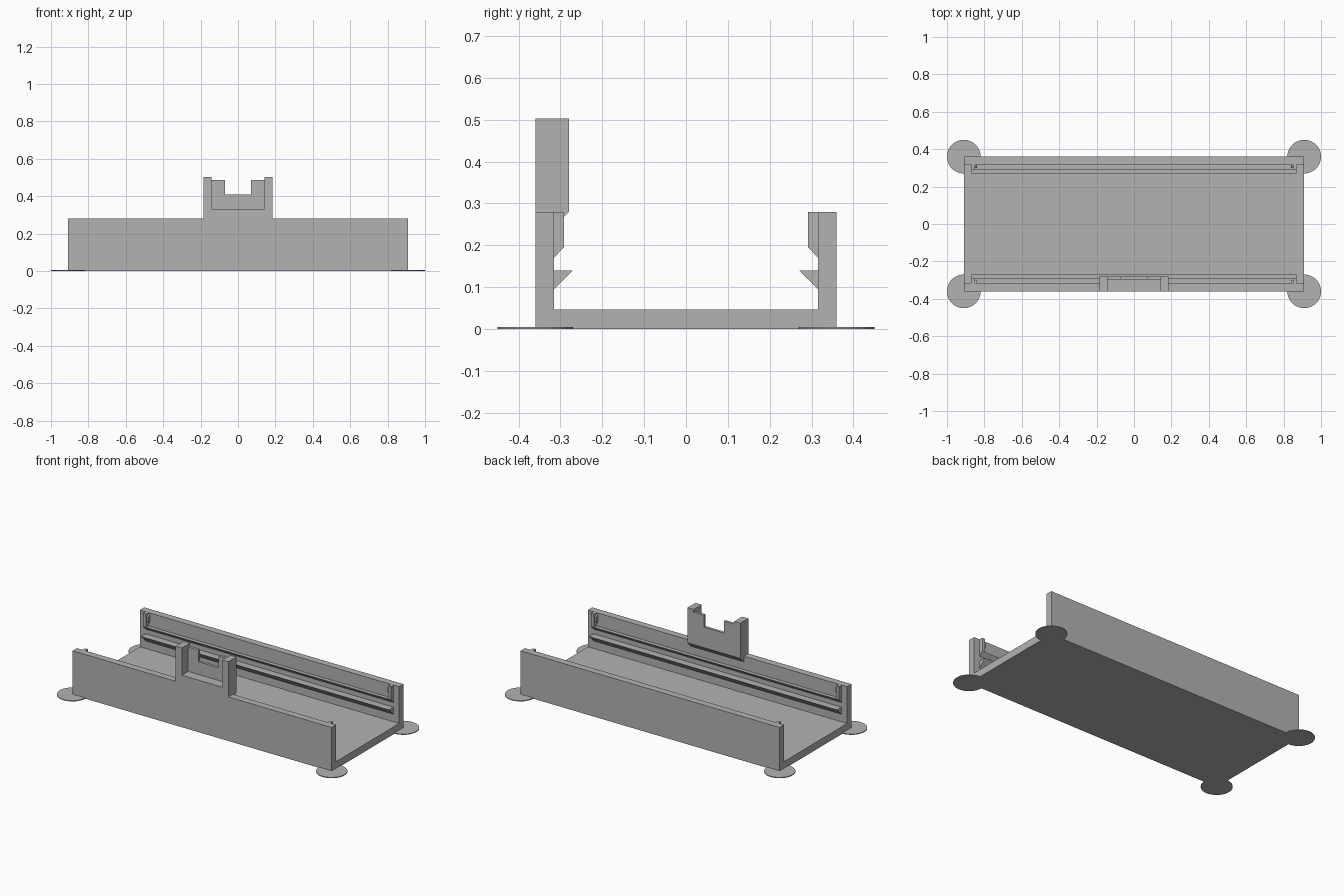
import bpy, bmesh
from mathutils import Vector

cube = bpy.data.objects.get("Cube")
if cube:
    bpy.data.objects.remove(cube, do_unlink=True)

grey = bpy.data.materials.new("plain_grey")
grey.use_nodes = True
colour = (0.45, 0.45, 0.45, 1)
grey.diffuse_color = colour
grey.node_tree.nodes["Principled BSDF"].inputs["Base Color"].default_value = colour


def extrude(name, points, depth):
    """Extrude a closed loop of 3D points along the depth vector."""
    bm = bmesh.new()
    face = bm.faces.new([bm.verts.new(p) for p in points])
    result = bmesh.ops.extrude_face_region(bm, geom=[face])
    moved = [v for v in result["geom"] if isinstance(v, bmesh.types.BMVert)]
    bmesh.ops.translate(bm, verts=moved, vec=Vector(depth))
    bmesh.ops.recalc_face_normals(bm, faces=bm.faces)
    mesh = bpy.data.meshes.new(name)
    bm.to_mesh(mesh)
    bm.free()
    mesh.materials.append(grey)
    obj = bpy.data.objects.new(name, mesh)
    bpy.context.collection.objects.link(obj)
    return obj


def along_x(name, yz, x0, x1):
    return extrude(name, [(x0, y, z) for y, z in yz], (x1 - x0, 0, 0))


def along_y(name, xz, y0, y1):
    return extrude(name, [(x, y0, z) for x, z in xz], (0, y1 - y0, 0))


# Channel: floor and both long walls in one section
L, W, INNER, FLOOR, TOP = 0.91, 0.36, 0.316, 0.047, 0.28
along_x("channel", [(-W, 0), (W, 0), (W, TOP), (INNER, TOP), (INNER, FLOOR),
                    (-INNER, FLOOR), (-INNER, TOP), (-W, TOP)], -L, L)

# Rails, end stops and snap nubs on the inside of each wall
RAIL, LIP = 0.87, 0.292
for side, s in (("front", -1), ("back", 1)):
    along_x(side + "_ledge",
            [(s * INNER, 0.095), (s * 0.27, 0.14), (s * INNER, 0.14)], -RAIL, RAIL)
    along_x(side + "_upper_rail",
            [(s * INNER, 0.17), (s * LIP, 0.195), (s * INNER, 0.195)], -RAIL, RAIL)
    for end, e in (("right", -1), ("left", 1)):
        along_x(f"{side}_{end}_stop",
                [(s * INNER, 0.17), (s * LIP, 0.195), (s * LIP, TOP), (s * INNER, TOP)],
                e * 0.85, e * RAIL)
        along_x(f"{side}_{end}_nub",
                [(s * INNER, 0.22), (s * 0.299, 0.23), (s * 0.299, 0.26), (s * INNER, 0.27)],
                e * 0.84, e * 0.85)

# Raised bracket on the front wall: sill, back plate with notch, two posts
BACK, OUT, POST, SILL = -0.28, 0.185, 0.142, 0.33
along_x("bracket_sill", [(-W, TOP), (-INNER, TOP), (-INNER, 0.244), (BACK, TOP),
                         (BACK, SILL), (-W, SILL)], -OUT, OUT)
along_y("bracket_plate", [(-POST, SILL), (POST, SILL), (POST, 0.485), (0.07, 0.485),
                          (0.07, 0.41), (-0.07, 0.41), (-0.07, 0.485), (-POST, 0.485)],
        -0.297, BACK)
for end, e in (("right", -1), ("left", 1)):
    along_y(f"bracket_{end}_post", [(e * POST, SILL), (e * OUT, SILL),
                                    (e * OUT, 0.503), (e * POST, 0.503)], -W, BACK)

# Thin round pads under the corners
for x in (-L, L):
    for y in (-W, W):
        bpy.ops.mesh.primitive_cylinder_add(vertices=64, radius=0.09, depth=0.005,
                                            location=(x, y, 0.0025))
        pad = bpy.context.object
        pad.name = "corner_pad"
        pad.data.materials.append(grey)
